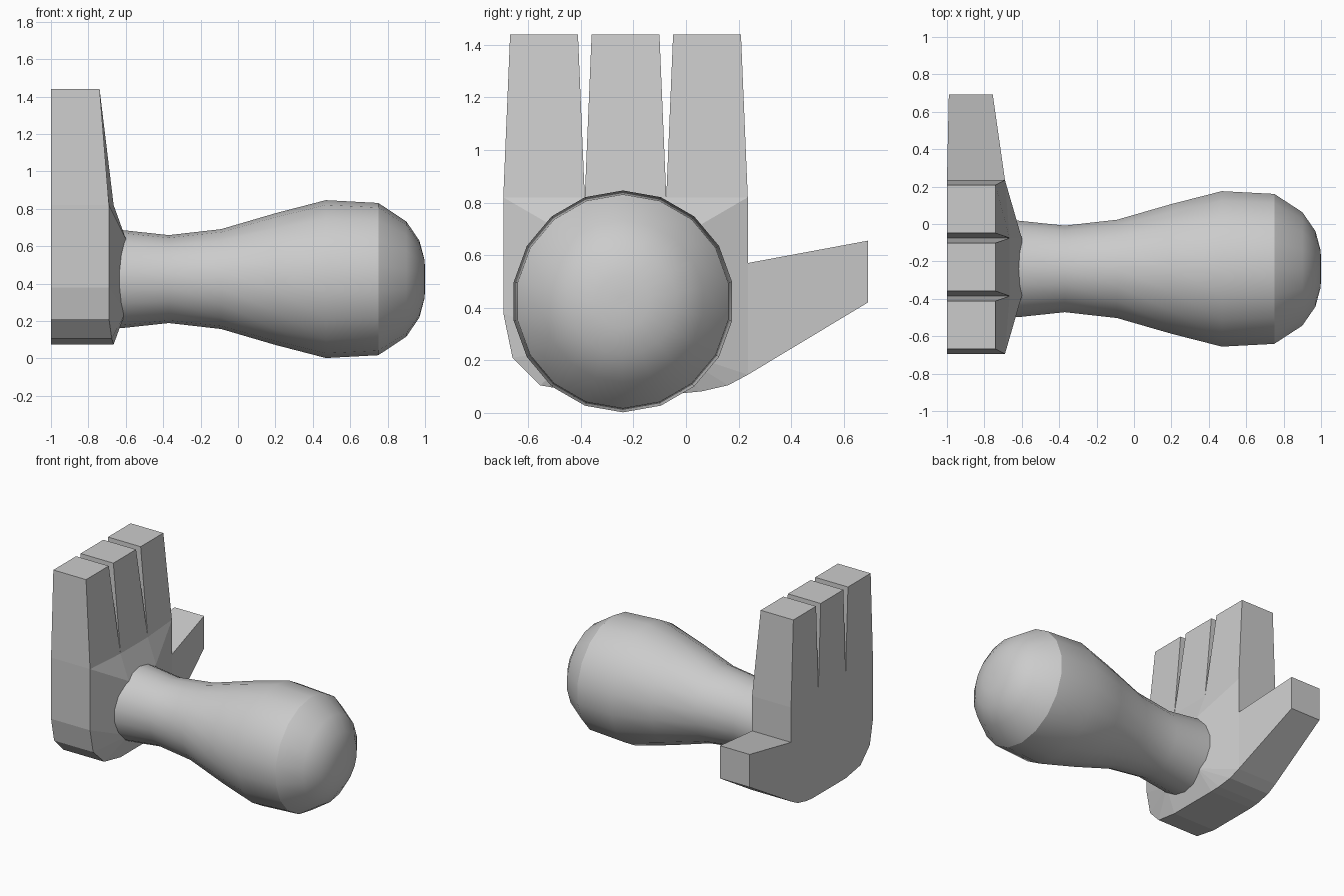
import bpy, bmesh, math

if "Cube" in bpy.data.objects:
    bpy.data.objects.remove(bpy.data.objects["Cube"])


def finish(bm, name):
    bmesh.ops.recalc_face_normals(bm, faces=bm.faces)
    mesh = bpy.data.meshes.new(name)
    bm.to_mesh(mesh)
    bm.free()
    obj = bpy.data.objects.new(name, mesh)
    bpy.context.collection.objects.link(obj)
    return obj


def lathe_x(name, profile, cy, cz, sides):
    """Revolve (x, radius) pairs around an axis parallel to x."""
    bm = bmesh.new()
    rings = []
    for x, r in profile:
        ring = []
        for k in range(sides):
            a = math.pi / 2 + 2 * math.pi * k / sides
            ring.append(bm.verts.new((x, cy + r * math.cos(a), cz + r * math.sin(a))))
        rings.append(ring)
    for r0, r1 in zip(rings, rings[1:]):
        for k in range(sides):
            n = (k + 1) % sides
            bm.faces.new((r0[k], r0[n], r1[n], r1[k]))
    bm.faces.new(rings[0])
    bm.faces.new(rings[-1])
    return finish(bm, name)


def relief_slab(name, points, faces, back_x):
    """Solid with a sculpted front (y, z, x) and a flat back."""
    bm = bmesh.new()
    front = {k: bm.verts.new((x, y, z)) for k, (y, z, x) in points.items()}
    back = {k: bm.verts.new((-0.99 if k in ("tip_lo", "tip_hi") else back_x, y, z))
            for k, (y, z, x) in points.items()}
    edges = {}
    for f in faces:
        bm.faces.new([front[k] for k in f])
        bm.faces.new([back[k] for k in reversed(f)])
        for a, b in zip(f, f[1:] + f[:1]):
            edges.setdefault(frozenset((a, b)), []).append((a, b))
    for users in edges.values():
        if len(users) == 1:
            a, b = users[0]
            bm.faces.new((front[a], front[b], back[b], back[a]))
    return finish(bm, name)


# Hand: palm outline, raised wrist pad and thumb
pts = {
    "k0": (-0.695, 0.82, -0.69), "k1": (-0.385, 0.82, -0.665),
    "k2": (-0.075, 0.82, -0.665), "k3": (0.235, 0.82, -0.69),
    "a": (0.235, 0.57, -0.69), "b": (0.235, 0.145, -0.69),
    "tip_lo": (0.692, 0.42, -0.755), "tip_hi": (0.692, 0.655, -0.755),
    "c": (0.16, 0.105, -0.68), "e": (0.06, 0.082, -0.67),
    "f": (-0.01, 0.075, -0.665), "g": (-0.385, 0.075, -0.665),
    "h": (-0.555, 0.105, -0.675), "i": (-0.66, 0.21, -0.69),
    "j": (-0.695, 0.38, -0.69),
    "p0": (-0.385, 0.64, -0.60), "p1": (-0.075, 0.64, -0.60),
    "p2": (-0.075, 0.25, -0.60), "p3": (-0.385, 0.25, -0.60),
}
hand_faces = [
    ["k1", "k0", "p0"], ["k0", "j", "p3", "p0"], ["j", "i", "p3"],
    ["i", "h", "p3"], ["h", "g", "p3"], ["g", "f", "p2", "p3"],
    ["f", "e", "p2"], ["e", "c", "p2"], ["c", "b", "p2"],
    ["b", "a", "p1", "p2"], ["a", "k3", "p1"], ["k3", "k2", "p1"],
    ["k2", "k1", "p0", "p1"], ["p0", "p3", "p2", "p1"],
    ["a", "b", "tip_lo", "tip_hi"],
]
# Three tapering fingers
for n in range(3):
    y = -0.695 + 0.31 * n
    pts[f"l{n}"] = (y + 0.026, 1.44, -0.74)
    pts[f"r{n}"] = (y + 0.284, 1.44, -0.74)
    hand_faces.append([f"k{n}", f"k{n + 1}", f"r{n}", f"l{n}"])
relief_slab("hand", pts, hand_faces, -1.0)

# Forearm with rounded end
arm = lathe_x("forearm", [
    (-0.80, 0.26), (-0.62, 0.262), (-0.37, 0.235), (-0.09, 0.267), (0.20, 0.352),
    (0.47, 0.422), (0.75, 0.407), (0.90, 0.308), (0.97, 0.205), (0.998, 0.10),
    (1.0, 0.02)], -0.24, 0.424, 18)
bpy.context.view_layer.objects.active = arm
arm.select_set(True)
bpy.ops.object.shade_smooth_by_angle(angle=math.radians(29))
